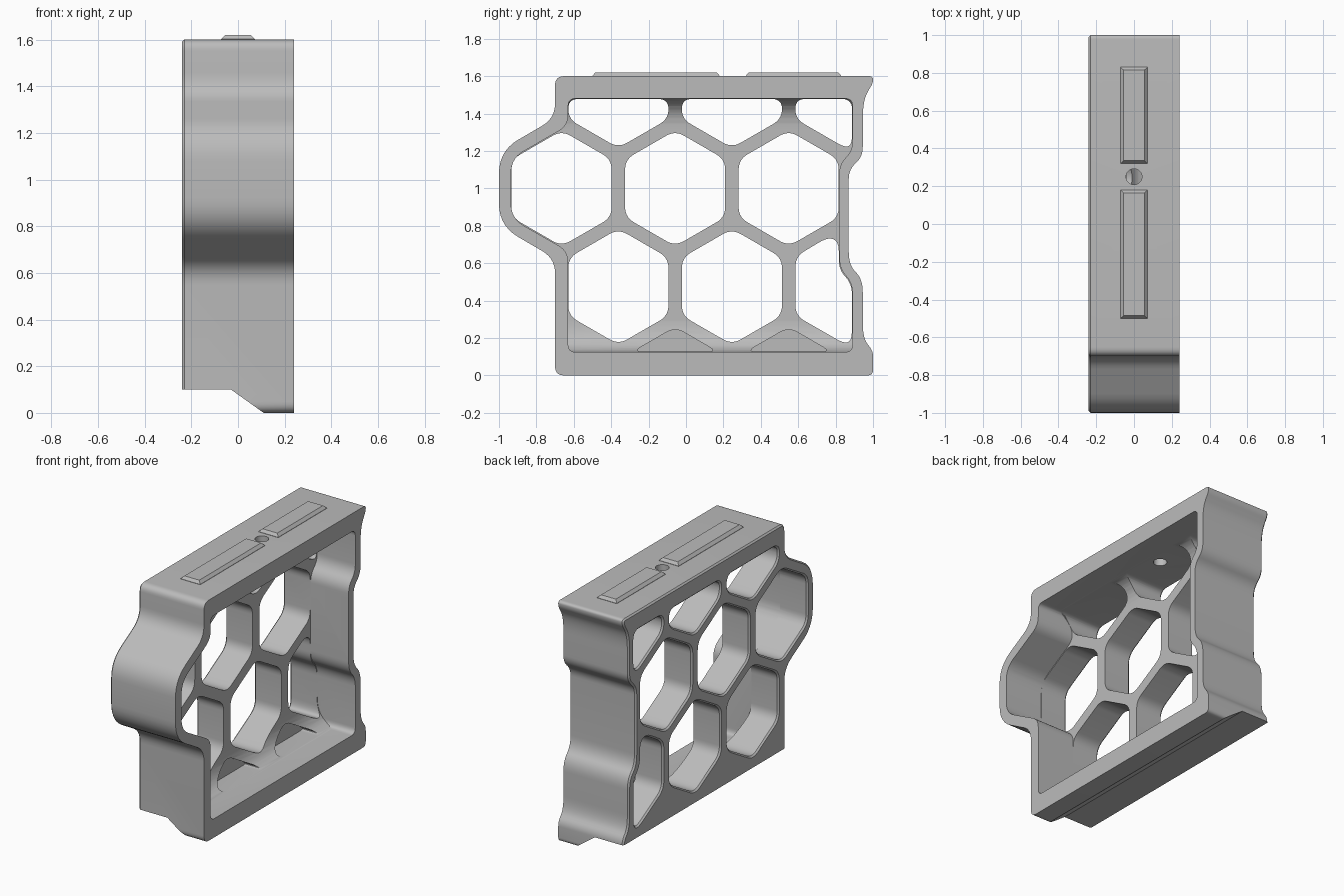
import bpy, bmesh, math
from mathutils import Vector

cube = bpy.data.objects.get("Cube")
if cube:
    bpy.data.objects.remove(cube, do_unlink=True)

grey = bpy.data.materials.new("plain grey")
grey.use_nodes = True
grey.diffuse_color = (0.5, 0.5, 0.5, 1)
grey.node_tree.nodes["Principled BSDF"].inputs["Base Color"].default_value = (0.5, 0.5, 0.5, 1)


def rounded(corners, steps=7):
    """Round each (u, v, radius) corner of a closed outline."""
    pts = []
    n = len(corners)
    for i, (u, v, r) in enumerate(corners):
        p = Vector((u, v))
        ends = []
        for other in (corners[i - 1], corners[(i + 1) % n]):
            d = Vector(other[:2]) - p
            ends.append(p + d.normalized() * min(r, d.length * 0.48))
        a, b = ends
        for s in range(steps + 1):
            t = s / steps
            pts.append(a * (1 - t) ** 2 + p * 2 * t * (1 - t) + b * t * t)
    return pts


def offset(pts, dist):
    """Grow (positive) or shrink an outline along its normals."""
    n = len(pts)
    area = sum(pts[i - 1].cross(pts[i]) for i in range(n))
    sign = 1 if area > 0 else -1
    out = []
    for i in range(n):
        t = (pts[(i + 1) % n] - pts[i - 1]).normalized()
        out.append(pts[i] + Vector((t.y, -t.x)) * dist * sign)
    return out


def loft(bm, rings, place):
    """Skin a list of (depth, outline) rings and cap both ends."""
    loops = [[bm.verts.new(place(d, p)) for p in pts] for d, pts in rings]
    for a, b in zip(loops, loops[1:]):
        for i in range(len(a)):
            bm.faces.new((a[i - 1], a[i], b[i], b[i - 1]))
    bm.faces.new(loops[0])
    bm.faces.new(loops[-1])


def along_x(d, p):
    return (d, p[0], p[1])


def along_y(d, p):
    return (p[0], d, p[1])


def along_z(d, p):
    return (p[0], p[1], d)


def make(name, ring_sets, place):
    bm = bmesh.new()
    for rings in ring_sets:
        loft(bm, rings, place)
    bmesh.ops.recalc_face_normals(bm, faces=bm.faces)
    mesh = bpy.data.meshes.new(name)
    bm.to_mesh(mesh)
    bm.free()
    mesh.materials.append(grey)
    obj = bpy.data.objects.new(name, mesh)
    bpy.context.collection.objects.link(obj)
    return obj


def boolean(target, cutter, operation="DIFFERENCE"):
    cutter.hide_render = True
    mod = target.modifiers.new("cut", "BOOLEAN")
    mod.operation, mod.solver, mod.object = operation, "EXACT", cutter
    bpy.context.view_layer.objects.active = target
    bpy.ops.object.modifier_apply(modifier=mod.name)
    bpy.data.objects.remove(cutter, do_unlink=True)


def clip(pts, axis, limit, keep_below=True):
    """Cut a convex outline at a straight line."""
    out = []
    s = 1 if keep_below else -1
    for i, b in enumerate(pts):
        a = pts[i - 1]
        da, db = s * (limit - a[axis]), s * (limit - b[axis])
        if da * db < 0:
            out.append(a.lerp(b, da / (da - db)))
        if db >= 0:
            out.append(b)
    return out


# Outer shell with a softened edge on the web side
outer = rounded([
    (-.7, 0, .05), (-.7, .625, .08), (-1, .8, .12), (-1, 1.2, .12),
    (-.7, 1.375, .08), (-.7, 1.6, .05), (1, 1.6, .025), (1, 1.565, .02),
    (.945, 1.47, .1), (.945, 1.17, .05), (.87, 1.1, .05), (.87, .59, .07),
    (.945, .515, .07), (.945, .2, .08), (1, .13, .03), (1, 0, .03)])
frame = make("honeycomb_frame", [[(-.24, offset(outer, -.01)), (-.23, outer), (.24, outer)]], along_x)

# Stepped underside
step = [Vector(p) for p in ((-.4, -.2), (-.4, .1), (-.03, .1), (.11, 0), (.39, -.2))]
boolean(frame, make("underside_cutter", [[(-1.2, step), (1.2, step)]], along_y))

# Open cavity, with large fillets where the web meets floor and ceiling
inner = rounded([
    (-.63, .125, .04), (-.63, .665, .06), (-.936, .84, .08), (-.936, 1.16, .08),
    (-.63, 1.335, .06), (-.63, 1.48, .04), (.89, 1.48, .04), (.89, 1.2, .05),
    (.82, 1.13, .05), (.82, .57, .06), (.89, .495, .06), (.89, .125, .04)])
web = -.04
fillet = rounded([(web, .122, .17), (.5, .122, 0.001), (.5, 1.483, 0.001), (web, 1.483, .17)], 10)
cavity = make("cavity_cutter", [[(-.3, inner), (.4, inner)]], along_x)
boolean(cavity, make("fillet_cutter", [[(-1.2, fillet), (1.2, fillet)]], along_y), "INTERSECT")
boolean(frame, cavity)

# Honeycomb openings
pitch, radius = .607, .309


def hexagon(column, row):
    cy = -.665 + pitch * (column + (row % 2) / 2)
    cz = 1 + row * pitch * math.sqrt(3) / 2
    return [Vector((cy + radius * math.sin(k * math.pi / 3),
                    cz + radius * math.cos(k * math.pi / 3))) for k in range(6)]


def soften(pts):
    return rounded([(p.x, p.y, .055) for p in pts])


outlines = [hexagon(c, 0) for c in range(3)] + [hexagon(c, -1) for c in range(2)]
outlines += [clip(clip(hexagon(c, 1), 1, 1.478), 0, .888) for c in range(3)]
outlines.append([Vector(p) for p in (
    (.585, .32), (.85, .168), (.887, .19), (.887, .49), (.817, .565),
    (.817, .715), (.76, .74), (.585, .635))])
holes = []
for o in outlines:
    s = soften(o)
    wide = offset(s, .01)
    holes.append([(-.27, wide), (-.24, wide), (-.23, s), (.2, s)])
boolean(frame, make("hole_cutter", holes, along_x))

# Shallow blind pockets in the floor fillet
pockets = []
for c in (1, 2):
    s = soften(clip(hexagon(c, -2), 1, .127, False))
    pockets.append([(web - .01, s), (.16, s)])
boolean(frame, make("pocket_cutter", pockets, along_x))

# Round hole through the top
circle = [Vector((.042 * math.cos(a * math.pi / 16), .25 + .042 * math.sin(a * math.pi / 16)))
          for a in range(32)]
boolean(frame, make("top_hole_cutter", [[(1.4, circle), (1.7, circle)]], along_z))

# Raised tapered rails on top
rails = []
for name, y0, y1 in (("front_rail", -.5, .18), ("back_rail", .32, .83)):
    base = [Vector(p) for p in ((-.072, y0), (.072, y0), (.072, y1), (-.072, y1))]
    inset = [Vector((p.x * .76, p.y + (.015 if p.y == base[0].y else -.015))) for p in base]
    rails.append(make(name, [[(1.59, base), (1.602, base), (1.62, inset)]], along_z))

# Smooth curves, sharp edges
bpy.ops.object.select_all(action="DESELECT")
for obj in [frame] + rails:
    obj.select_set(True)
bpy.context.view_layer.objects.active = frame
bpy.ops.object.shade_smooth_by_angle(angle=math.radians(30))
